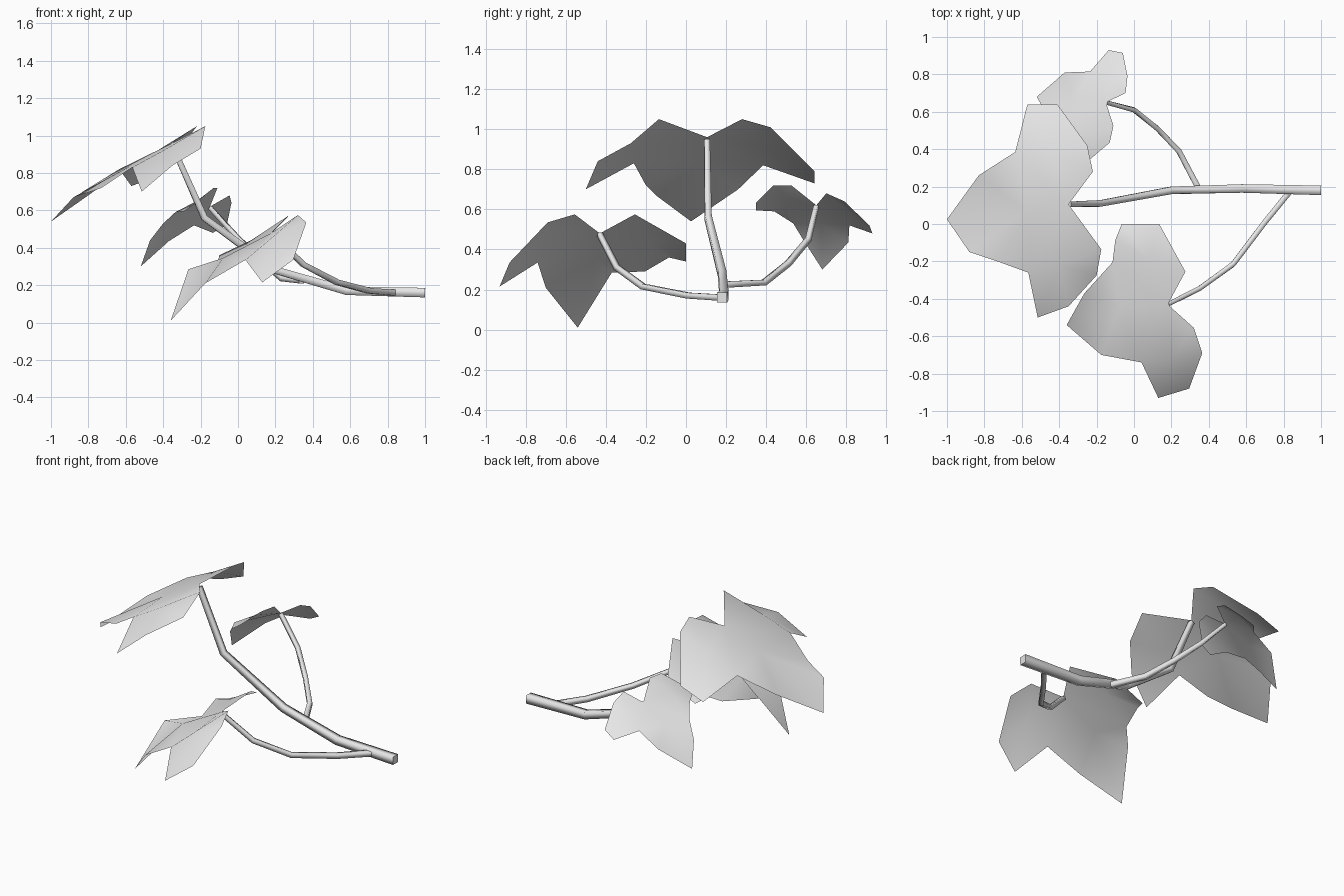
import bpy
import bmesh
from math import pi
from mathutils import Matrix, Vector

cube = bpy.data.objects.get("Cube")
if cube:
    bpy.data.objects.remove(cube, do_unlink=True)

grey = bpy.data.materials.new("light grey")
grey.use_nodes = True
colour = (0.8, 0.8, 0.8, 1)
grey.diffuse_color = colour
grey.node_tree.nodes["Principled BSDF"].inputs["Base Color"].default_value = colour


def finish(name, bm):
    mesh = bpy.data.meshes.new(name)
    bm.to_mesh(mesh)
    bm.free()
    mesh.materials.append(grey)
    obj = bpy.data.objects.new(name, mesh)
    bpy.context.collection.objects.link(obj)


def make_leaf(name, base, lobes):
    """Thin blade: each lobe is a raised centre with faces out to its rim.
    A lobe's rim starts at the last rim point of the lobe before it."""
    bm = bmesh.new()
    notch = bm.verts.new(base)
    valley = []
    for centre, outline in lobes:
        hub = bm.verts.new(centre)
        rim = valley + [bm.verts.new(p) for p in outline]
        loop = [notch] + rim + [notch]
        for a, b in zip(loop, loop[1:]):
            bm.faces.new((hub, a, b)).smooth = True
        valley = rim[-1:]
    finish(name, bm)


def make_stem(name, path, start, end, sides=4):
    """Tapering square tube swept along a path."""
    bm = bmesh.new()
    points = [Vector(p) for p in path]
    last = len(points) - 1
    rings = []
    for i, point in enumerate(points):
        along = (points[min(i + 1, last)] - points[max(i - 1, 0)]).normalized()
        turn = along.to_track_quat("Z", "Y").to_matrix().to_4x4()
        turn = Matrix.Translation(point) @ turn @ Matrix.Rotation(pi / sides, 4, "Z")
        radius = start + (end - start) * i / last
        ring = bmesh.ops.create_circle(bm, segments=sides, radius=radius, matrix=turn)
        rings.append(ring["verts"])
    for low, high in zip(rings, rings[1:]):
        for k in range(sides):
            n = (k + 1) % sides
            bm.faces.new((low[k], low[n], high[n], high[k])).smooth = True
    bm.faces.new(rings[0])
    bm.faces.new(rings[-1])
    bmesh.ops.recalc_face_normals(bm, faces=bm.faces)
    finish(name, bm)


# Main stem and the two side stalks
make_stem("main_stem", [
    (1, .18, .16), (.58, .19, .17), (.2, .18, .28),
    (-.18, .11, .56), (-.35, .105, .945)], .036, .02)
make_stem("front_stalk", [
    (.83, .17, .16), (.7, .01, .17), (.53, -.215, .215),
    (.35, -.345, .31), (.18, -.43, .475)], .022, .017)
make_stem("back_stalk", [
    (.34, .2, .225), (.24, .39, .235), (.125, .51, .33),
    (0, .61, .45), (-.15, .65, .615)], .022, .016)

# Large leaf at the tip of the main stem
make_leaf("tip_leaf", (-.35, .105, .96), [
    ((-.43, .37, .92), [
        (-.22, .28, 1.05), (-.25, .42, 1.01), (-.41, .64, .79),
        (-.57, .64, .73), (-.635, .385, .82)]),
    ((-.58, .07, .835), [
        (-.83, .26, .7), (-1, .025, .54), (-.88, -.15, .67),
        (-.73, -.2, .72), (-.565, -.26, .83)]),
    ((-.4, -.22, .92), [
        (-.515, -.5, .7), (-.35, -.44, .84), (-.2, -.275, .93),
        (-.175, -.135, 1.05)])])

# Leaf on the front stalk
make_leaf("front_leaf", (.18, -.43, .48), [
    ((.07, -.18, .44), [
        (.275, -.255, .575), (.135, 0, .43), (-.065, 0, .34),
        (-.1, -.085, .36), (-.115, -.205, .29)]),
    ((-.08, -.45, .345), [
        (-.265, -.37, .285), (-.36, -.54, .01), (-.175, -.7, .21),
        (.04, -.74, .335)]),
    ((.2, -.72, .47), [
        (.13, -.93, .215), (.295, -.88, .335), (.365, -.69, .535),
        (.32, -.555, .575)])])

# Small leaf on the back stalk
make_leaf("back_leaf", (-.15, .65, .62), [
    ((-.12, .8, .6), [
        (-.045, .7, .68), (-.035, .79, .64), (-.06, .915, .52),
        (-.135, .93, .48), (-.235, .815, .52)]),
    ((-.32, .67, .53), [
        (-.37, .81, .435), (-.52, .68, .3), (-.47, .59, .44),
        (-.4, .535, .53)]),
    ((-.22, .48, .65), [
        (-.335, .44, .59), (-.29, .35, .595), (-.23, .35, .635),
        (-.13, .435, .72), (-.11, .525, .72)])])
